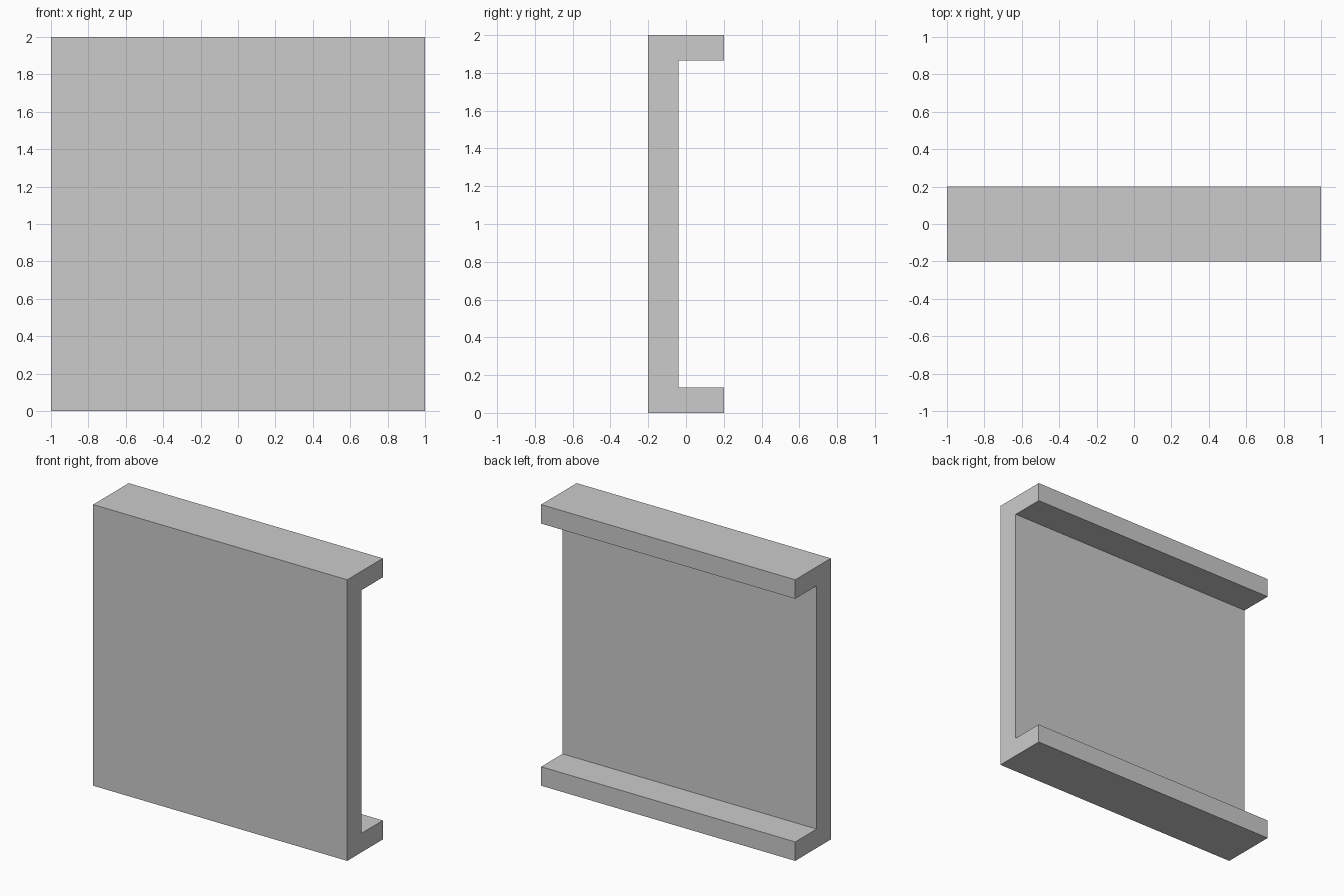
import bpy, bmesh

if "Cube" in bpy.data.objects:
    bpy.data.objects.remove(bpy.data.objects["Cube"])

Y_FRONT, Y_BACK = -0.2, 0.2
Y_SEAM, Y_PANEL = -0.095, -0.04
LIP, TOP = 0.135, 2.0


def extrude_profile(name, points, half_length=1.0):
    """Extrude a (y, z) outline along x."""
    bm = bmesh.new()
    face = bm.faces.new([bm.verts.new((-half_length, y, z)) for y, z in points])
    result = bmesh.ops.extrude_face_region(bm, geom=[face])
    moved = [v for v in result["geom"] if isinstance(v, bmesh.types.BMVert)]
    bmesh.ops.translate(bm, verts=moved, vec=(2 * half_length, 0, 0))
    bmesh.ops.recalc_face_normals(bm, faces=bm.faces)
    mesh = bpy.data.meshes.new(name)
    bm.to_mesh(mesh)
    bm.free()
    obj = bpy.data.objects.new(name, mesh)
    bpy.context.collection.objects.link(obj)
    return obj


# C-shaped channel: front plate with top and bottom flanges
extrude_profile("channel_frame", [
    (Y_FRONT, 0), (Y_BACK, 0), (Y_BACK, LIP), (Y_SEAM, LIP),
    (Y_SEAM, TOP - LIP), (Y_BACK, TOP - LIP), (Y_BACK, TOP), (Y_FRONT, TOP)])

# Flush lining panel between the flanges
extrude_profile("lining_panel", [
    (Y_SEAM, LIP), (Y_PANEL, LIP), (Y_PANEL, TOP - LIP), (Y_SEAM, TOP - LIP)])
